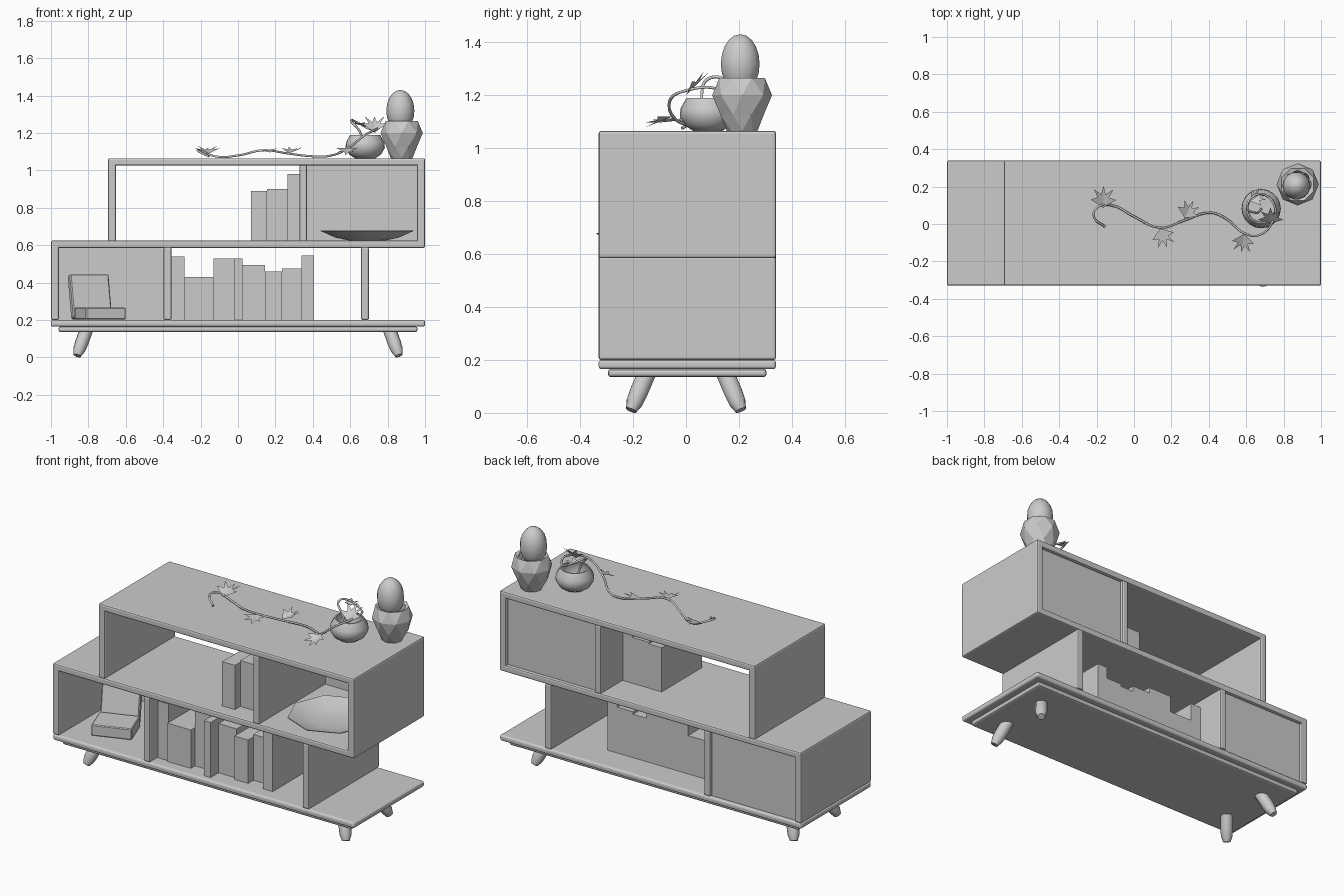
import bpy, bmesh, math
from mathutils import Vector, Matrix

if "Cube" in bpy.data.objects:
    bpy.data.objects.remove(bpy.data.objects["Cube"])

YF, YB = -0.33, 0.34          # cabinet front and back


def finish(name, bm, smooth=None):
    me = bpy.data.meshes.new(name)
    bmesh.ops.recalc_face_normals(bm, faces=bm.faces)
    bm.to_mesh(me)
    bm.free()
    ob = bpy.data.objects.new(name, me)
    bpy.context.collection.objects.link(ob)
    if smooth:
        bpy.ops.object.select_all(action='DESELECT')
        ob.select_set(True)
        bpy.context.view_layer.objects.active = ob
        bpy.ops.object.shade_smooth_by_angle(angle=math.radians(smooth))
    return ob


def box(name, x, y, z, bevel=0.0, segs=2):
    bm = bmesh.new()
    size = Vector((x[1] - x[0], y[1] - y[0], z[1] - z[0]))
    mid = Vector((x[0] + x[1], y[0] + y[1], z[0] + z[1])) / 2
    bmesh.ops.create_cube(bm, size=1, matrix=Matrix.Translation(mid) @ Matrix.Diagonal((*size, 1)))
    ob = finish(name, bm)
    if bevel:
        m = ob.modifiers.new("bevel", 'BEVEL')
        m.width, m.segments = bevel, segs
    return ob


def lathe(name, profile, sides, matrix, twist=False, smooth=None, cap_end=True):
    """Spin (radius, height) points; twist offsets every other ring into triangles."""
    bm = bmesh.new()
    rings = []
    for k, (r, h) in enumerate(profile):
        off = 0.5 * (k % 2) if twist else 0
        rings.append([bm.verts.new(matrix @ Vector((r * math.cos((i + off) * math.tau / sides),
                                                    r * math.sin((i + off) * math.tau / sides), h)))
                      for i in range(sides)])
    for k, (a, b) in enumerate(zip(rings, rings[1:])):
        for i in range(sides):
            j = (i + 1) % sides
            if not twist:
                bm.faces.new((a[i], a[j], b[j], b[i]))
            elif k % 2 == 0:
                bm.faces.new((a[i], a[j], b[i]))
                bm.faces.new((a[j], b[j], b[i]))
            else:
                bm.faces.new((a[i], a[j], b[j]))
                bm.faces.new((a[i], b[j], b[i]))
    bm.faces.new(rings[0])
    if cap_end:
        bm.faces.new(rings[-1])
    return finish(name, bm, smooth)


def at(x, y, z):
    return Matrix.Translation((x, y, z))


# Base and plinth
box("base_board", (-1, 1), (YF, YB), (0.165, 0.2), 0.012, 3)
box("base_plinth", (-0.96, 0.96), (-0.295, 0.305), (0.135, 0.166), 0.012)

# Splayed legs
for sx in (-1, 1):
    for sy, side in ((-1, "front"), (1, "back")):
        top, foot = Vector((0.81 * sx, 0.148 * sy, 0.15)), Vector((0.86 * sx, 0.207 * sy, 0.01))
        axis = top - foot
        mat = Matrix.Translation(foot) @ axis.to_track_quat('Z', 'Y').to_matrix().to_4x4()
        lathe(f"{side}_leg", [(0.021, 0), (0.033, 0.035), (0.036, 0.08), (0.036, axis.length)],
              10, mat, smooth=40)

# Shelf boards and uprights: x range, z range
panels = {
    "middle_shelf": ((-1, 1), (0.585, 0.625)),
    "top_board": ((-0.695, 1), (1.025, 1.065)),
    "lower_left_side": ((-1, -0.958), (0.2, 0.622)),
    "lower_divider": ((-0.397, -0.355), (0.2, 0.59)),
    "lower_right_side": ((0.657, 0.7), (0.2, 0.59)),
    "upper_left_side": ((-0.695, -0.652), (0.62, 1.062)),
    "upper_divider": ((0.328, 0.37), (0.62, 1.03)),
    "upper_right_side": ((0.957, 1), (0.587, 1.063)),
}
for name, (xr, zr) in panels.items():
    box(name, xr, (YF, YB), zr, 0.009)
box("lower_back_panel", (-0.965, -0.385), (0.30, 0.32), (0.195, 0.59))
box("upper_back_panel", (0.36, 0.965), (0.30, 0.32), (0.62, 1.03))


# Rows of books: (right edge, top, front)
def book_row(name, x, z, back, books):
    for x1, top, front in books:
        box(name, (x, x1), (front, back), (z, top))
        x = x1


book_row("lower_book", -0.355, 0.2, 0.165,
         [(-0.285, 0.54, -0.25), (-0.13, 0.43, -0.26), (-0.02, 0.53, -0.22), (0.025, 0.53, -0.295),
          (0.145, 0.495, -0.22), (0.235, 0.46, -0.24), (0.34, 0.475, -0.19), (0.405, 0.545, -0.25)])
book_row("upper_book", 0.07, 0.625, 0.13,
         [(0.155, 0.89, -0.25), (0.265, 0.90, -0.20), (0.33, 0.98, -0.23)])

# Lying book and book leaning behind it
lying = box("lying_book", (-0.114, 0.114), (-0.088, 0.088), (0, 0.066), 0.005, 1)
lying.matrix_world = at(-0.736, -0.108, 0.202) @ Matrix.Rotation(math.radians(20), 4, 'Z')
lean = box("leaning_book", (-0.11, 0.11), (-0.022, 0.022), (0, 0.24), 0.006, 1)
lean.matrix_world = (at(-0.782, 0.0, 0.208) @ Matrix.Rotation(math.radians(20), 4, 'Z')
                     @ Matrix.Rotation(math.radians(-14), 4, 'X'))

# Shallow dish
lathe("dish", [(0.10, 0), (0.17, 0.015), (0.248, 0.05), (0.248, 0.054), (0.165, 0.022), (0.09, 0.01)],
      8, at(0.69, -0.09, 0.626), smooth=30)

# Faceted pot with an egg-shaped plant
lathe("faceted_pot", [(0.058, 0), (0.088, 0.06), (0.113, 0.135), (0.093, 0.2), (0.075, 0.195), (0.07, 0.16)],
      8, at(0.875, 0.212, 1.065), twist=True)
egg = [(0.074 * math.sin(a) + 0.001, -0.112 * math.cos(a))
       for a in (math.pi * i / 10 for i in range(11))]
lathe("egg_plant", egg, 14, at(0.868, 0.205, 1.318), smooth=60)

# Round pot
lathe("round_pot", [(0.055, 0), (0.085, 0.02), (0.105, 0.055), (0.103, 0.085), (0.08, 0.125),
                    (0.072, 0.125), (0.09, 0.08), (0.07, 0.03)], 20, at(0.68, 0.082, 1.065), smooth=50)

# Trailing vine
path = [(0.68, 0.08, 1.10), (0.65, 0.06, 1.21), (0.605, 0.09, 1.265), (0.64, 0.15, 1.255), (0.71, 0.15, 1.22),
        (0.755, 0.08, 1.23), (0.74, 0.01, 1.22), (0.68, -0.055, 1.19), (0.59, -0.05, 1.12), (0.49, 0.03, 1.078),
        (0.41, 0.06, 1.075), (0.27, 0.02, 1.09), (0.14, -0.02, 1.108), (0, 0.04, 1.08), (-0.12, 0.1, 1.075),
        (-0.2, 0.085, 1.105), (-0.215, 0.04, 1.105), (-0.155, -0.015, 1.075)]
cu = bpy.data.curves.new("vine", 'CURVE')
cu.dimensions, cu.bevel_depth, cu.bevel_resolution, cu.resolution_u = '3D', 0.006, 1, 5
cu.use_fill_caps = True
sp = cu.splines.new('BEZIER')
sp.bezier_points.add(len(path) - 1)
for p, co in zip(sp.bezier_points, path):
    p.co = co
    p.handle_left_type = p.handle_right_type = 'AUTO'
    p.radius = 1.0
bpy.context.collection.objects.link(bpy.data.objects.new("vine", cu))

# Spiky leaves: base point, tip direction, length
half = [(0.12, 0.12), (0.55, 0.42), (0.24, 0.5), (0.42, 0.88), (0.1, 0.62)]
outline = [(0, 0)] + half + [(0, 1.0)] + [(-x, y) for x, y in reversed(half)]
leaves = [((-0.165, 0.085, 1.085), (0.02, 1, 0.3), 0.125), ((0.14, -0.02, 1.105), (0.35, -1, -0.1), 0.11),
          ((0.27, 0.03, 1.09), (0.5, 1, 0.3), 0.11), ((0.59, -0.05, 1.12), (-0.15, -1, -0.4), 0.11),
          ((0.73, 0.0, 1.2), (0.0, 0.9, 0.9), 0.125), ((0.62, 0.12, 1.25), (0.8, 0.5, -0.2), 0.09)]
for base, d, length in leaves:
    fwd = Vector(d).normalized()
    side = fwd.cross(Vector((0, 0, 1))).normalized()
    nor = side.cross(fwd)
    bm = bmesh.new()
    # lobes fold up slightly from the midrib
    vs = [bm.verts.new(Vector(base) + (side * x + fwd * y + nor * abs(x) * 0.3) * length) for x, y in outline]
    bm.faces.new(vs[:7])
    bm.faces.new([vs[0]] + vs[6:])
    finish("vine_leaf", bm)
